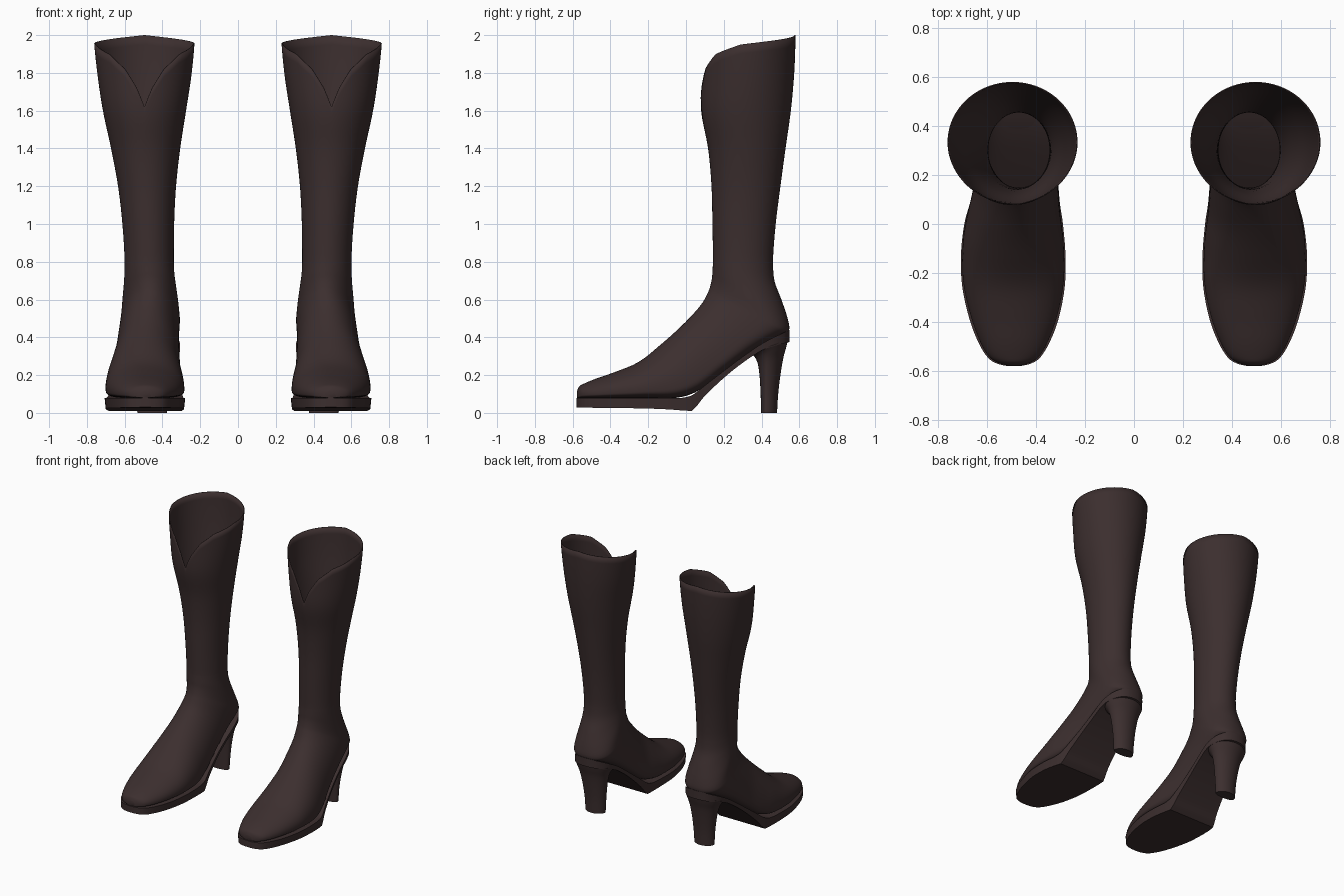
import bpy, bmesh, math

cube = bpy.data.objects.get("Cube")
if cube:
    bpy.data.objects.remove(cube, do_unlink=True)

leather = bpy.data.materials.new("dark_brown_leather")
leather.use_nodes = True
BROWN = (0.045, 0.028, 0.028, 1)
leather.diffuse_color = BROWN
bsdf = next(n for n in leather.node_tree.nodes if n.type == 'BSDF_PRINCIPLED')
bsdf.inputs["Base Color"].default_value = BROWN
bsdf.inputs["Roughness"].default_value = 0.6

COLS = 72
ANGLES = [2 * math.pi * i / COLS for i in range(COLS)]


def sample(rows, u):
    """Smooth (Catmull-Rom) value at u, counted in rows."""
    last = len(rows) - 1
    i = max(0, min(int(u), last - 1))
    t = u - i
    p0, p1, p2, p3 = (rows[max(0, min(last, i + k))] for k in (-1, 0, 1, 2))
    return [b + t / 2 * (c - a + t * (2 * a - 5 * b + 4 * c - d + t * (3 * (b - c) + d - a)))
            for a, b, c, d in zip(p0, p1, p2, p3)]


def resample(rows, steps):
    count = (len(rows) - 1) * steps
    return [sample(rows, k / steps) for k in range(count + 1)]


def ring(fy, fz, by, bz, cx, w, widest=0.5, power=2):
    """Closed section from a front point to a back point, squarer at the back."""
    points = []
    for a in ANGLES:
        c, s = math.cos(a), math.sin(a)
        if c > 0:
            t, x = widest * (1 - c), s
        else:
            t = widest + (1 - widest) * abs(c) ** (2 / power)
            x = math.copysign(abs(s) ** (2 / power), s)
        points.append((cx + w * x, fy + (by - fy) * t, fz + (bz - fz) * t))
    return points


def loft(name, rings, cap_end=True, thickness=0, angle=40):
    bm = bmesh.new()
    loops = [[bm.verts.new(p) for p in r] for r in rings]
    n = len(loops[0])
    for lo, hi in zip(loops, loops[1:]):
        for i in range(n):
            j = (i + 1) % n
            bm.faces.new((lo[i], lo[j], hi[j], hi[i]))
    bm.faces.new(loops[0])
    if cap_end:
        bm.faces.new(loops[-1])
    bmesh.ops.recalc_face_normals(bm, faces=bm.faces)
    mesh = bpy.data.meshes.new(name)
    bm.to_mesh(mesh)
    bm.free()
    mesh.materials.append(leather)
    obj = bpy.data.objects.new(name, mesh)
    bpy.context.collection.objects.link(obj)
    bpy.ops.object.select_all(action='DESELECT')
    obj.select_set(True)
    bpy.context.view_layer.objects.active = obj
    bpy.ops.object.shade_smooth_by_angle(angle=math.radians(angle))
    if thickness:
        solid = obj.modifiers.new("leather_thickness", 'SOLIDIFY')
        solid.thickness = thickness
        solid.offset = -1
    obj.modifiers.new("pair", 'MIRROR')  # the other boot
    return obj


# Foot sections: instep y, z, sole y, z, centre x, half width, widest point, squareness
foot = [
    (-.577, .115, -.577, .08, .49, .03, .7, 4),
    (-.565, .14, -.565, .08, .49, .068, .7, 4),
    (-.54, .155, -.54, .08, .49, .103, .7, 4),
    (-.48, .18, -.48, .08, .49, .138, .75, 4),
    (-.38, .215, -.37, .08, .49, .177, .75, 4),
    (-.25, .27, -.22, .08, .492, .206, .75, 4),
    (-.13, .365, -.05, .08, .493, .205, .75, 4),
    (-.04, .445, .07, .12, .49, .188, .75, 4),
    (.03, .515, .2, .22, .48, .17, .73, 4),
    (.085, .58, .36, .335, .473, .16, .7, 3.6),
    (.115, .635, .5, .41, .465, .157, .65, 3),
    (.128, .67, .545, .435, .464, .153, .6, 2.5),
    (.137, .71, .538, .5, .465, .147, .55, 2.2),
    (.14, .75, .505, .6, .467, .138, .5, 2),
    (.142, .78, .468, .7, .469, .132, .5, 2),
    (.143, .8, .46, .8, .47, .13, .5, 2),
]

# Shaft profile every 0.2 up: front y, back y, inner x, outer x
shaft = [
    (.143, .46, .34, .60),
    (.14, .475, .338, .612),
    (.135, .5, .328, .635),
    (.117, .527, .306, .672),
    (.08, .555, .275, .715),
    (.08, .573, .245, .745),
    (.085, .58, .228, .764),
]

# Top edge height by angle from the front, with a notch
notch = [(0, 1.62), (.17, 1.72), (.42, 1.82), (.8, 1.9), (1.4, 1.95), (math.pi, 2.0)]


def rim(a):
    a = min(a, 2 * math.pi - a)
    for (a0, z0), (a1, z1) in zip(notch, notch[1:]):
        if a <= a1:
            return z0 + (z1 - z0) * (a - a0) / (a1 - a0)
    return notch[-1][1]


def shaft_point(a, t):
    z = .8 + (rim(a) - .8) * t
    front, back, inner, outer = sample(shaft, (z - .8) / .2)
    x = (inner + outer) / 2 + (outer - inner) / 2 * math.sin(a)
    return x, front + (back - front) * (1 - math.cos(a)) / 2, z


SHAFT_ROWS = 24
upper = [ring(*row) for row in resample(foot, 4)]
upper += [[shaft_point(a, k / SHAFT_ROWS) for a in ANGLES] for k in range(1, SHAFT_ROWS + 1)]
loft("boot_upper", upper, cap_end=False, thickness=0.005, angle=60)

# Sole stations: y, centre x, half width, top z, bottom z
sole_front = [
    (-.58, .49, .025, .078, .03),
    (-.57, .49, .068, .078, .029),
    (-.545, .49, .107, .078, .028),
    (-.48, .49, .147, .078, .027),
    (-.38, .49, .184, .078, .026),
    (-.25, .492, .21, .08, .024),
    (-.12, .493, .213, .08, .02),
    (-.02, .492, .204, .08, .013),
    (.03, .49, .196, .092, .01),
]
sole_back = [
    sole_front[-1],
    (.06, .488, .189, .113, .04),
    (.1, .485, .181, .145, .09),
    (.2, .478, .167, .222, .185),
    (.3, .47, .16, .297, .265),
    (.4, .464, .157, .365, .33),
    (.47, .462, .137, .402, .355),
    (.52, .462, .097, .426, .368),
    (.542, .462, .055, .436, .374),
    (.549, .462, .015, .438, .376),
]


def slab(y, cx, w, top, bottom):
    low = w * .97
    return [(cx - w, y, top), (cx + w, y, top), (cx + low, y, bottom), (cx - low, y, bottom)]


stations = resample(sole_front, 4) + resample(sole_back, 4)[1:]
loft("sole", [slab(*s) for s in stations], angle=35)

# Heel sections: front y, z, back y, z, centre x, half width, widest point
heel = [
    (.33, .315, .541, .39, .462, .148, .45),
    (.36, .3, .53, .345, .461, .128, .45),
    (.38, .26, .515, .29, .459, .11, .4),
    (.39, .19, .5, .2, .457, .095, .35),
    (.395, .1, .488, .1, .455, .084, .32),
    (.398, 0, .482, 0, .455, .078, .3),
]
loft("heel", [ring(*row) for row in resample(heel, 4)])
